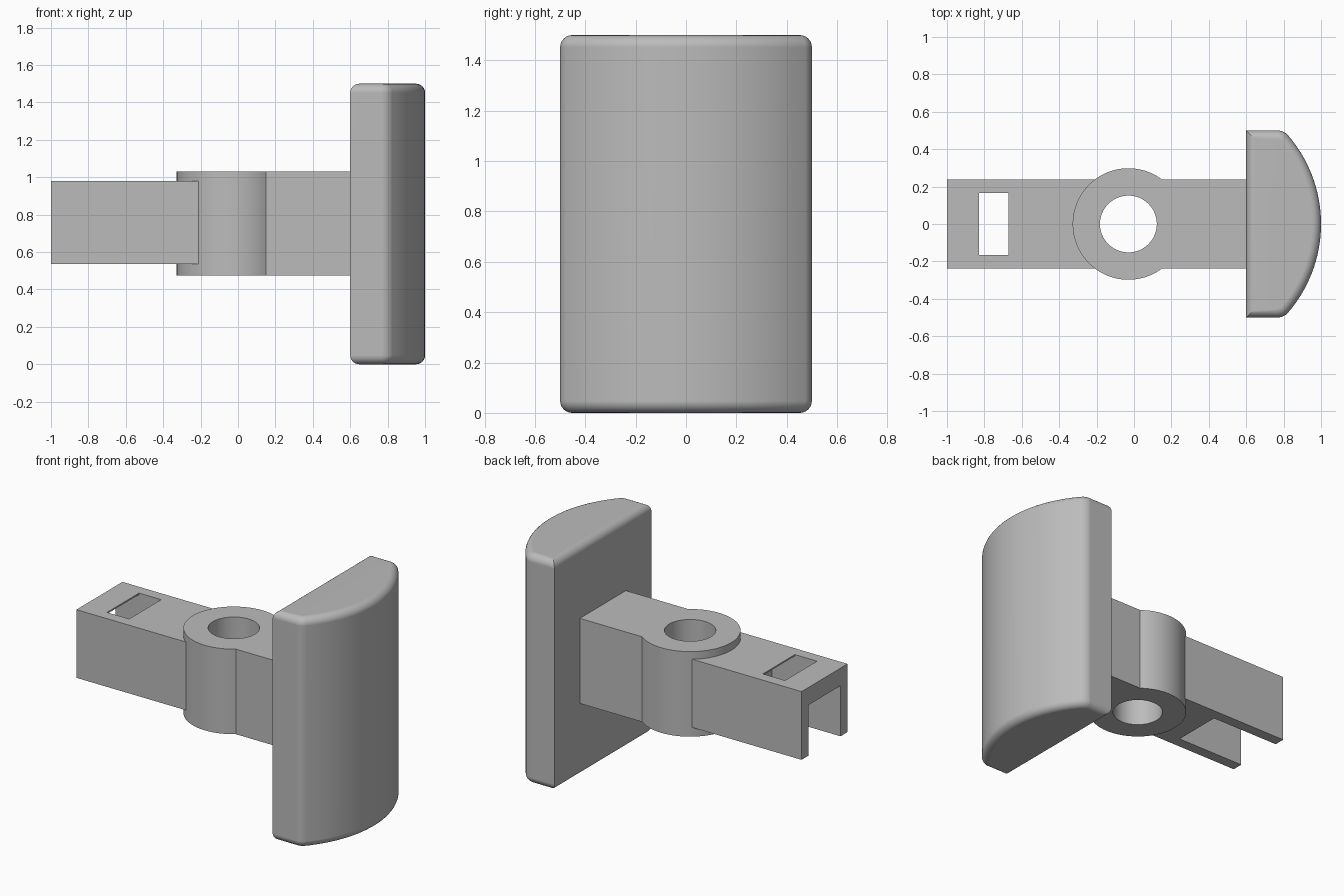
import bpy, bmesh, math

cube = bpy.data.objects.get("Cube")
if cube:
    bpy.data.objects.remove(cube, do_unlink=True)

grey = bpy.data.materials.new("plain grey")
grey.use_nodes = True
COLOUR = (0.5, 0.5, 0.5, 1)
grey.diffuse_color = COLOUR
grey.node_tree.nodes["Principled BSDF"].inputs["Base Color"].default_value = COLOUR


def link(name, data):
    obj = bpy.data.objects.new(name, data)
    bpy.context.collection.objects.link(obj)
    return obj


def baked(obj):
    """Mesh copy of an object with its curve fill and modifiers applied."""
    graph = bpy.context.evaluated_depsgraph_get()
    return bpy.data.meshes.new_from_object(obj.evaluated_get(graph))


def finish(obj):
    obj.data.materials.clear()
    obj.data.materials.append(grey)
    bpy.ops.object.select_all(action="DESELECT")
    obj.select_set(True)
    bpy.context.view_layer.objects.active = obj
    bpy.ops.object.shade_smooth_by_angle(angle=math.radians(30))


def arc(cx, r, a0, a1, n):
    return [(cx + r * math.cos(a0 + (a1 - a0) * i / n),
             r * math.sin(a0 + (a1 - a0) * i / n)) for i in range(n + 1)]


def prism(name, loops, z0, z1):
    """Filled outline, with any further loops as holes, extruded in z."""
    curve = bpy.data.curves.new(name, "CURVE")
    curve.dimensions = "2D"
    curve.fill_mode = "BOTH"
    curve.extrude = (z1 - z0) / 2
    for loop in loops:
        spline = curve.splines.new("POLY")
        spline.points.add(len(loop) - 1)
        for point, (x, y) in zip(spline.points, loop):
            point.co = (x, y, 0, 1)
        spline.use_cyclic_u = True
    temp = link(name + " outline", curve)
    mesh = baked(temp)
    bpy.data.objects.remove(temp, do_unlink=True)
    bm = bmesh.new()
    bm.from_mesh(mesh)
    bmesh.ops.remove_doubles(bm, verts=bm.verts, dist=1e-4)
    bmesh.ops.translate(bm, verts=bm.verts, vec=(0, 0, (z0 + z1) / 2))
    bmesh.ops.recalc_face_normals(bm, faces=bm.faces)
    bm.to_mesh(mesh)
    bm.free()
    return link(name, mesh)


def box(name, x0, x1, half_y, z0, z1):
    bm = bmesh.new()
    bmesh.ops.create_cube(bm, size=1)
    for v in bm.verts:
        v.co = (x0 if v.co.x < 0 else x1, half_y * (-1 if v.co.y < 0 else 1),
                z0 if v.co.z < 0 else z1)
    mesh = bpy.data.meshes.new(name)
    bm.to_mesh(mesh)
    bm.free()
    return link(name, mesh)


# Hub ring with its neck, one outline with a round bore
HUB, R, HALF = -0.03, 0.298, 0.237
a = math.asin(HALF / R)
outline = arc(HUB, R, a, 2 * math.pi - a, 72) + [(0.605, -HALF), (0.605, HALF)]
bore = arc(HUB, 0.152, 0, 2 * math.pi, 64)[:-1]
finish(prism("hub_and_neck", [outline, bore], 0.475, 1.03))

# Channel arm: open underneath and at its end, slotted on top
arm = box("channel_arm", -1, -0.2, HALF, 0.535, 0.98)
cutters = [box("channel_cutter", -0.98, -0.505, 0.165, 0.4, 0.97),
           box("mouth_cutter", -1.1, -0.9, 0.165, 0.4, 0.865),
           box("slot_cutter", -0.83, -0.67, 0.1649, 0.9, 1.1)]
for cutter in cutters:
    cutter.hide_render = True
    mod = arm.modifiers.new(cutter.name, "BOOLEAN")
    mod.operation = "DIFFERENCE"
    mod.solver = "EXACT"
    mod.object = cutter
arm_mesh = baked(arm)
arm.modifiers.clear()
arm.data = arm_mesh
for cutter in cutters:
    bpy.data.objects.remove(cutter, do_unlink=True)
finish(arm)

# Pad: flat back, bowed face, rounded shoulders and rims
radius = 0.725
b = math.asin(0.5 / radius)
bow = arc(1 - radius, radius, -b, b, 32)
bm = bmesh.new()
base = bm.faces.new([bm.verts.new((x, y, 0)) for x, y in [(0.6, 0.5), (0.6, -0.5)] + bow])
top = bmesh.ops.extrude_face_region(bm, geom=[base])["geom"]
bmesh.ops.translate(bm, verts=[g for g in top if isinstance(g, bmesh.types.BMVert)],
                    vec=(0, 0, 1.5))
bmesh.ops.recalc_face_normals(bm, faces=bm.faces)


def upright(e):
    return abs(e.verts[0].co.z - e.verts[1].co.z) > 1


shoulders = [e for e in bm.edges if upright(e) and e.verts[0].co.x > 0.7
             and abs(e.verts[0].co.y) > 0.499]
bmesh.ops.bevel(bm, geom=shoulders, offset=0.03, segments=6, profile=0.5,
                affect="EDGES", clamp_overlap=True)
rims = [e for e in bm.edges if not upright(e)]
bmesh.ops.bevel(bm, geom=rims, offset=0.048, segments=6, profile=0.5,
                affect="EDGES", clamp_overlap=False)
bmesh.ops.recalc_face_normals(bm, faces=bm.faces)
pad_mesh = bpy.data.meshes.new("curved_pad")
bm.to_mesh(pad_mesh)
bm.free()
pad = link("curved_pad", pad_mesh)
finish(pad)
weighted = pad.modifiers.new("even shading", "WEIGHTED_NORMAL")
weighted.keep_sharp = True
